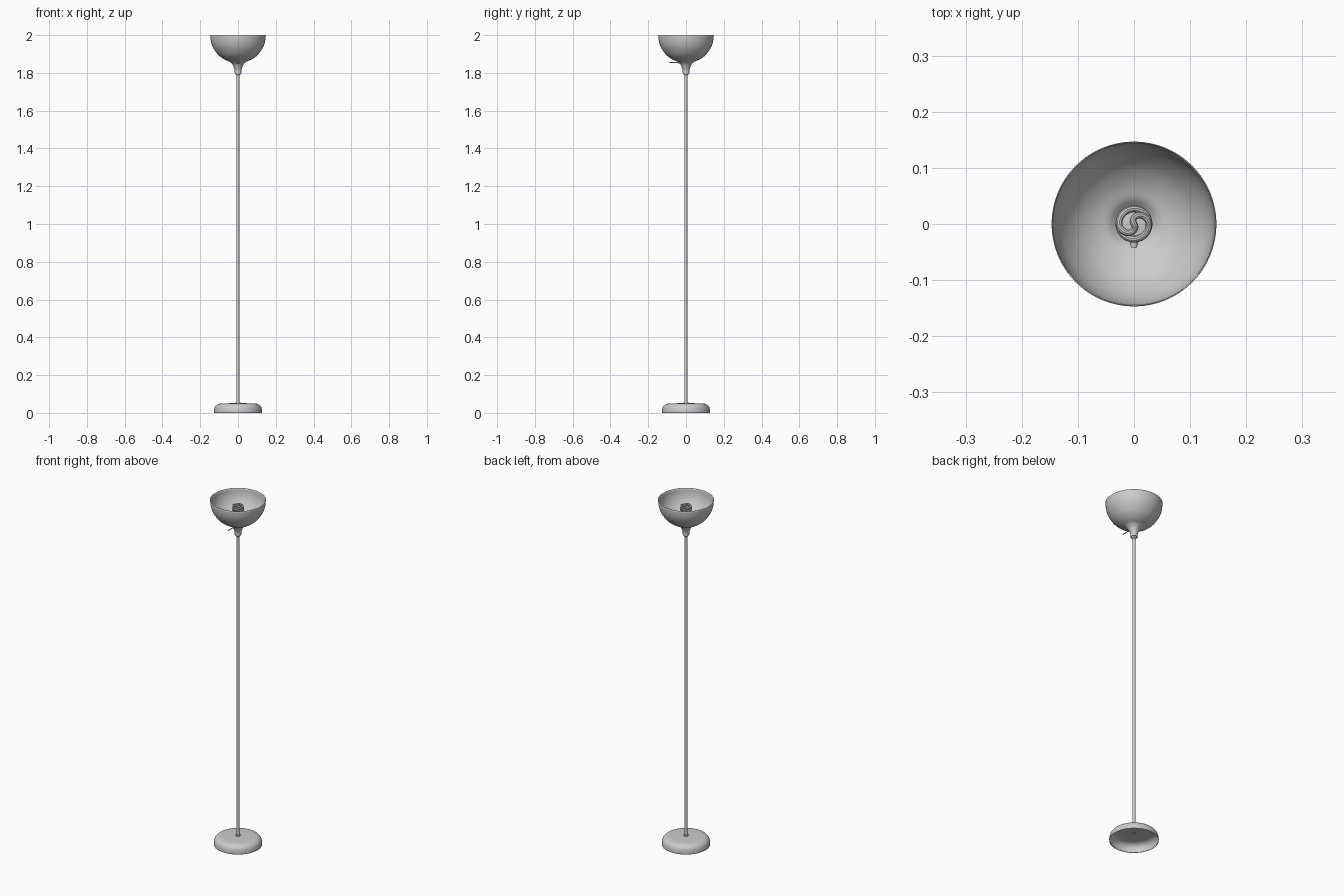
import bpy, bmesh, math
from mathutils import Vector

if "Cube" in bpy.data.objects:
    bpy.data.objects.remove(bpy.data.objects["Cube"])


def smooth_profile(pts, n=4):
    """Catmull-Rom resampling of a short (r, z) profile."""
    p = [Vector(q) for q in pts]
    p = [p[0] * 2 - p[1]] + p + [p[-1] * 2 - p[-2]]
    out = []
    for a, b, c, d in zip(p, p[1:], p[2:], p[3:]):
        for i in range(n):
            t = i / n
            out.append(0.5 * (2 * b + (c - a) * t + (2 * a - 5 * b + 4 * c - d) * t * t
                              + (3 * b - a - 3 * c + d) * t ** 3))
    return out + [p[-2]]


def lathe(name, profile, wall=0, segs=64):
    bm = bmesh.new()
    verts = [bm.verts.new((r, 0, z)) for r, z in profile]
    edges = [bm.edges.new(e) for e in zip(verts, verts[1:])]
    bmesh.ops.spin(bm, geom=verts + edges, cent=(0, 0, 0), axis=(0, 0, 1),
                   angle=math.tau, steps=segs)
    bmesh.ops.remove_doubles(bm, verts=bm.verts, dist=1e-5)
    bmesh.ops.recalc_face_normals(bm, faces=bm.faces)
    mesh = bpy.data.meshes.new(name)
    bm.to_mesh(mesh)
    bm.free()
    ob = bpy.data.objects.new(name, mesh)
    bpy.context.collection.objects.link(ob)
    if wall:
        mod = ob.modifiers.new("wall", 'SOLIDIFY')
        mod.thickness, mod.offset = wall, 0
    return finish(ob)


def finish(ob):
    bpy.ops.object.select_all(action='DESELECT')
    ob.select_set(True)
    bpy.context.view_layer.objects.active = ob
    bpy.ops.object.shade_smooth_by_angle(angle=math.radians(35))
    return ob


def rod(name, r, z0, z1, segs=32):
    return lathe(name, [(0, z0), (r, z0), (r, z1), (0, z1)], segs=segs)


# Hollow domed foot
lathe("base", smooth_profile([(0.126, 0), (0.126, 0.012), (0.122, 0.030), (0.110, 0.043),
                              (0.090, 0.049), (0.050, 0.050), (0, 0.050)]), wall=0.002)
rod("pole_collar", 0.012, 0.048, 0.058)

# Pole
rod("pole", 0.008, 0.045, 1.80)

# Bowl shade flowing into a funnel neck
neck = smooth_profile([(0.011, 1.79), (0.014, 1.805), (0.021, 1.828), (0.030, 1.847), (0.045, 1.861)])
bowl = smooth_profile([(0.045, 1.861), (0.075, 1.874), (0.105, 1.897), (0.130, 1.932),
                       (0.142, 1.965), (0.146, 2.0)])
lathe("shade", neck + bowl[1:], wall=0.002)

# Lamp holder and bulb ballast
rod("bulb_socket", 0.018, 1.80, 1.862)
lathe("bulb_ballast", [(0, 1.855), (0.030, 1.855), (0.032, 1.862), (0.030, 1.878), (0, 1.882)], segs=40)

# Spiral bulb: two strands meeting in an S at the top
R, TURNS, BOTTOM, TOP = 0.027, 2.75, 1.880, 1.974
strand = []
for i in range(101):
    u = i / 100
    a = -math.tau * TURNS * u + math.radians(130)
    r = R * math.sin(min(1, u / 0.15) * math.pi / 2)
    strand.append(Vector((r * math.cos(a), r * math.sin(a), TOP - (TOP - BOTTOM) * u)))
path = [Vector((-p.x, -p.y, p.z)) for p in reversed(strand)] + strand[1:]
curve = bpy.data.curves.new("bulb_spiral", 'CURVE')
curve.dimensions = '3D'
curve.bevel_depth = 0.006
curve.bevel_resolution = 3
curve.use_fill_caps = True
spline = curve.splines.new('POLY')
spline.points.add(len(path) - 1)
for pt, co in zip(spline.points, path):
    pt.co = (*co, 1)
bulb = bpy.data.objects.new("bulb_spiral", curve)
bpy.context.collection.objects.link(bulb)
bpy.context.view_layer.objects.active = bulb
bulb.select_set(True)
bpy.ops.object.select_all(action='DESELECT')
bulb.select_set(True)
bpy.ops.object.convert(target='MESH')
finish(bpy.context.view_layer.objects.active)

# Switch stem with knob, pointing forward
for name, r, a, b in (("switch_stem", 0.0025, 0.015, 0.088), ("switch_nut", 0.006, 0.025, 0.042)):
    ob = rod(name, r, a, b, segs=16)
    ob.rotation_euler.x = math.pi / 2
    ob.location.z = 1.855
